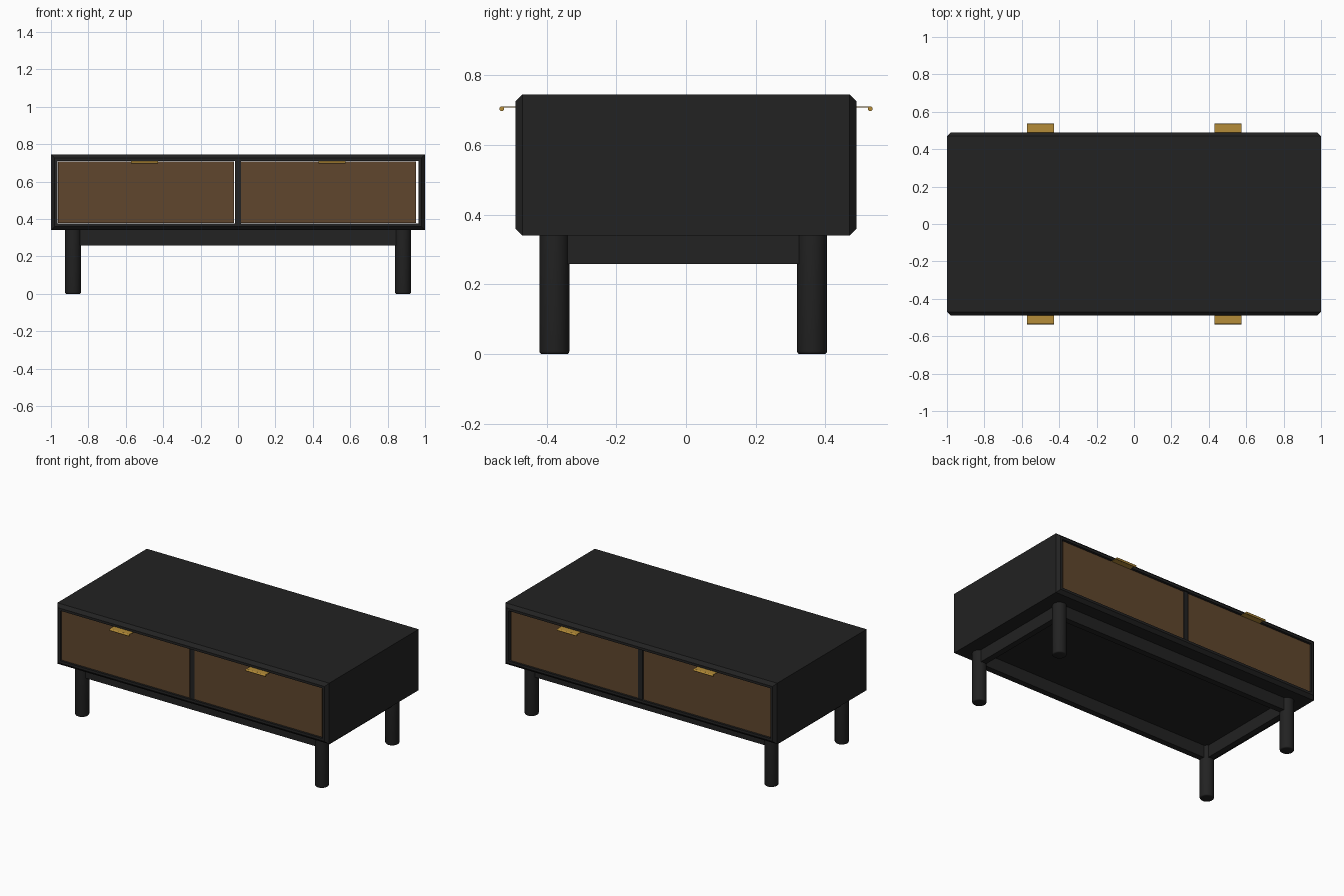
import bpy, bmesh, math
from mathutils import Matrix, Vector

if "Cube" in bpy.data.objects:
    bpy.data.objects.remove(bpy.data.objects["Cube"])


def material(name, rgb):
    m = bpy.data.materials.new(name)
    m.diffuse_color = (*rgb, 1)
    m.use_nodes = True
    m.node_tree.nodes["Principled BSDF"].inputs["Base Color"].default_value = m.diffuse_color
    return m


BLACK = material("black wood", (0.016, 0.016, 0.016))
BROWN = material("walnut brown", (0.117, 0.061, 0.026))
GOLD = material("brass", (0.46, 0.262, 0.04))


def finish(name, bm, mat, smooth=False):
    bmesh.ops.recalc_face_normals(bm, faces=bm.faces[:])
    me = bpy.data.meshes.new(name)
    bm.to_mesh(me)
    bm.free()
    me.materials.append(mat)
    ob = bpy.data.objects.new(name, me)
    bpy.context.collection.objects.link(ob)
    if smooth:
        bpy.context.view_layer.objects.active = ob
        ob.select_set(True)
        bpy.ops.object.shade_smooth_by_angle(angle=math.radians(35))
        ob.select_set(False)
    return ob


def add_box(bm, lo, hi):
    lo, hi = Vector(lo), Vector(hi)
    mat = Matrix.Translation((lo + hi) / 2) @ Matrix.Diagonal((*(hi - lo), 1))
    return bmesh.ops.create_cube(bm, size=1, matrix=mat)["verts"]


def box(name, lo, hi, mat, chamfer=0, rule=None):
    """Box whose edges picked by rule(midpoint, direction) are chamfered."""
    bm = bmesh.new()
    add_box(bm, lo, hi)
    if rule:
        edges = [e for e in bm.edges
                 if rule((e.verts[0].co + e.verts[1].co) / 2,
                         (e.verts[1].co - e.verts[0].co).normalized())]
        bmesh.ops.bevel(bm, geom=edges, offset=chamfer, segments=1,
                        affect='EDGES', profile=0.5)
    return finish(name, bm, mat)


# Cabinet shell: chamfered on the outer long edges and vertical corners
W, D, Z0, Z1, T, C = 1.0, 0.49, 0.341, 0.746, 0.036, 0.02
box("top_panel", (-W, -D, Z1 - T), (W, D, Z1), BLACK, C,
    lambda m, d: abs(d.z) > .9 or (abs(d.x) > .9 and m.z > Z1 - .001))
box("bottom_panel", (-W, -D, Z0), (W, D, Z0 + T), BLACK, C,
    lambda m, d: abs(d.z) > .9 or (abs(d.x) > .9 and m.z < Z0 + .001))
for side, s in (("left", -1), ("right", 1)):
    xs = sorted((s * W, s * (W - T)))
    box(side + "_side_panel", (xs[0], -D, Z0 + T), (xs[1], D, Z1 - T), BLACK, C,
        lambda m, d: abs(d.z) > .9 and abs(m.x) > W - .001)
box("divider", (-.016, -D + .008, Z0 + T), (.016, D - .008, Z1 - T), BLACK)

# Drawers open from both faces: two fronts joined by a hollow body
FY = D - .012
for side, x0, x1 in (("left", -.962, -.021), ("right", .016, .951)):
    bm = bmesh.new()
    zb, zt = Z0 + T + .001, Z1 - T - .003
    for s in (-1, 1):
        ys = sorted((s * FY, s * (FY - .03)))
        add_box(bm, (x0, ys[0], zb), (x1, ys[1], zt))
    for xa in (x0, x1 - .02):
        add_box(bm, (xa, -FY + .03, zb), (xa + .02, FY - .03, zt))
    add_box(bm, (x0 + .02, -FY + .03, zb), (x1 - .02, FY - .03, zb + .02))
    finish(side + "_drawer", bm, BROWN)

# Brass tab pulls: thin plate with a rolled lip
for side, cx in (("left", -.5), ("right", .503)):
    for face, s in (("front", -1), ("back", 1)):
        bm = bmesh.new()
        ys = sorted((s * (FY - .02), s * .53))
        add_box(bm, (cx - .072, ys[0], .7075), (cx + .072, ys[1], .7115))
        bmesh.ops.create_cone(
            bm, cap_ends=True, segments=16, radius1=.007, radius2=.007, depth=.144,
            matrix=Matrix.Translation((cx, s * .529, .7045)) @ Matrix.Rotation(math.pi / 2, 4, 'Y'))
        finish(f"{side}_{face}_pull", bm, GOLD, True)

# Round legs with a softened foot
LX, LY, R = .882, (-.378, .362), .043
for face, y in zip(("front", "back"), LY):
    for side, x in (("left", -LX), ("right", LX)):
        bm = bmesh.new()
        bmesh.ops.create_cone(bm, cap_ends=True, segments=32, radius1=R, radius2=R,
                              depth=Z0, matrix=Matrix.Translation((x, y, Z0 / 2)))
        rim = [e for e in bm.edges if all(v.co.z < .001 for v in e.verts)]
        bmesh.ops.bevel(bm, geom=rim, offset=.008, segments=3, affect='EDGES', profile=.5)
        finish(f"{face}_{side}_leg", bm, BLACK, True)

# Rails between the legs
RZ, H = .259, .02
for face, y in zip(("front", "back"), LY):
    box(face + "_rail", (-.852, y - H, RZ), (.852, y + H, Z0), BLACK)
for side, x in (("left", -LX), ("right", LX)):
    box(side + "_rail", (x - H, -.352, RZ), (x + H, .336, Z0), BLACK)
